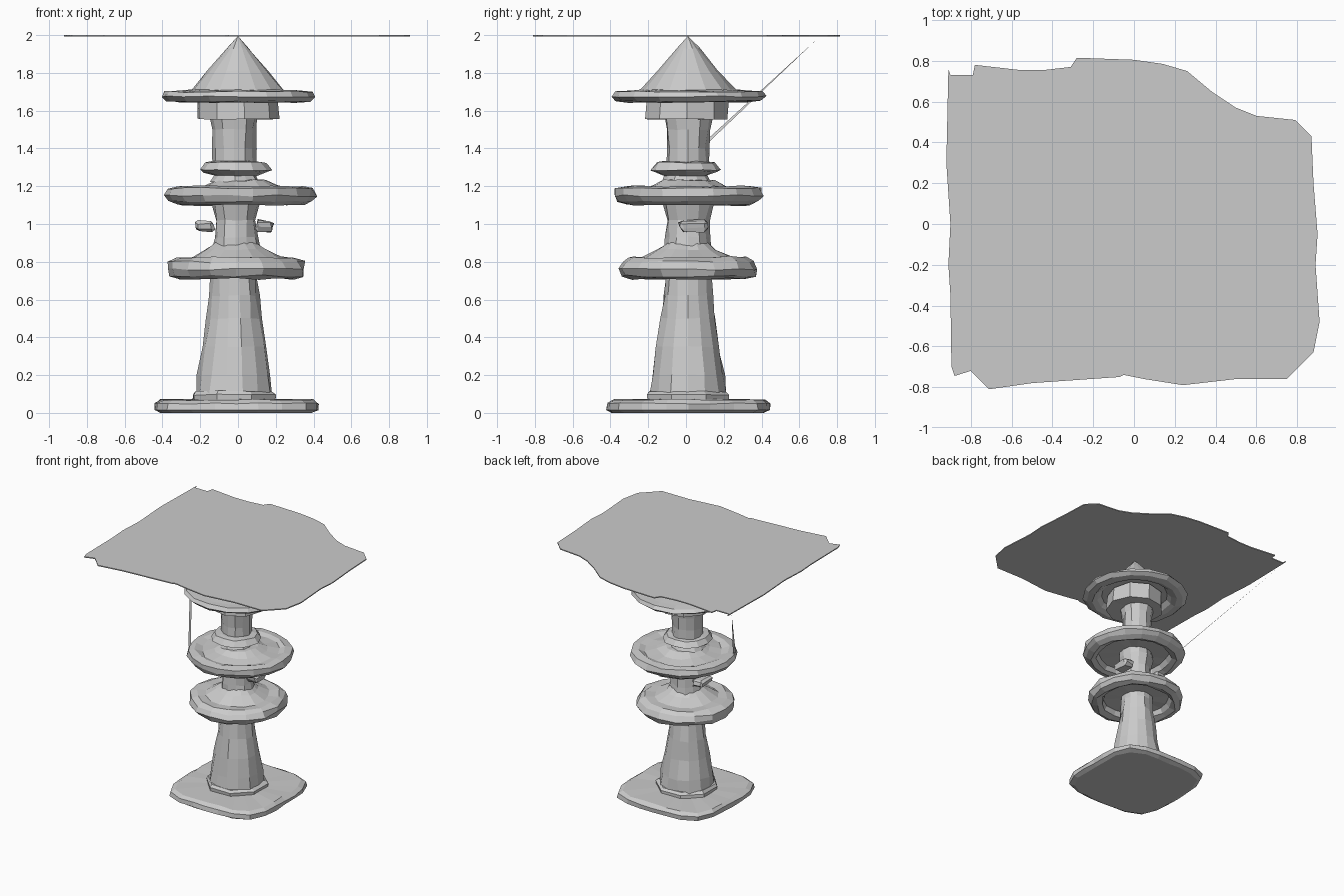
import bpy, bmesh, random
from math import sin, cos, tau
from mathutils import Vector

if "Cube" in bpy.data.objects:
    bpy.data.objects.remove(bpy.data.objects["Cube"])

random.seed(7)


def finish(bm, name):
    bmesh.ops.recalc_face_normals(bm, faces=bm.faces)
    mesh = bpy.data.meshes.new(name)
    bm.to_mesh(mesh)
    bm.free()
    obj = bpy.data.objects.new(name, mesh)
    bpy.context.collection.objects.link(obj)
    return obj


def turned(name, profile, centre=(0, 0), sides=16, power=2, jitter=0.008, turn=0.0):
    """Lathe a (radius, z) profile with a chipped look; power > 2 squares it off."""
    bm = bmesh.new()
    rings = []
    for r, z in profile:
        ring = []
        for i in range(sides if r else 1):
            a = tau * (i + turn) / sides
            k = r / (abs(cos(a)) ** power + abs(sin(a)) ** power) ** (1 / power)
            k += random.uniform(-jitter, jitter) if r else 0
            dz = random.uniform(-jitter, jitter) * 0.5 if r and z > 0.02 else 0
            ring.append(bm.verts.new((centre[0] + k * cos(a), centre[1] + k * sin(a), z + dz)))
        rings.append(ring)
    for a, b in zip(rings, rings[1:]):
        for i in range(sides):
            j = (i + 1) % sides
            corners = [a[i % len(a)], a[j % len(a)], b[j % len(b)], b[i % len(b)]]
            bm.faces.new(list(dict.fromkeys(corners)))
    return finish(bm, name)


# Rounded square base and its step
turned("base_slab", [(0, 0), (.40, 0), (.43, .015), (.43, .05), (.40, .07), (0, .075)],
       (-.008, .012), 24, 4.4)
turned("base_step", [(0, .06), (.235, .06), (.235, .095), (.215, .115), (0, .115)],
       (-.02, .015), 8, turn=.5)

# Tapering lower column
turned("lower_column", [(0, .1), (.205, .1), (.195, .2), (.17, .35), (.145, .5), (.13, .62),
                        (.125, .72), (.12, .8), (0, .8)], (-.02, .01), 14)

# Lower bowl-shaped disc, hollow underneath
turned("lower_disc", [(0, .91), (.11, .90), (.16, .865), (.24, .82), (.31, .825), (.355, .80),
                      (.37, .76), (.35, .725), (.31, .71), (.27, .725), (.25, .765), (0, .765)],
       (-.01, .01), 16, jitter=.012)

# Middle column with two side lugs
turned("middle_column", [(0, .84), (.13, .84), (.115, .93), (.11, 1.02), (.13, 1.11), (.13, 1.17), (0, 1.17)],
       (-.012, .01), 12)
for side, x in (("left", -.175), ("right", .14)):
    bm = bmesh.new()
    bmesh.ops.create_cube(bm, size=1)
    for v in bm.verts:
        v.co = Vector((v.co.x * .1 + x, v.co.y * .15 + .04, v.co.z * .06 + .99))
    bmesh.ops.bevel(bm, geom=bm.edges[:], offset=.018, segments=1, affect='EDGES')
    for v in bm.verts:
        v.co += Vector([random.uniform(-.008, .008) for _ in range(3)])
    finish(bm, side + "_lug")

# Middle disc, hollow underneath
turned("middle_disc", [(0, 1.235), (.14, 1.23), (.2, 1.20), (.29, 1.185), (.335, 1.2), (.39, 1.19),
                       (.40, 1.15), (.375, 1.12), (.33, 1.10), (.29, 1.115), (.27, 1.155), (0, 1.16)],
       (.012, .01), 18, jitter=.01)

# Flared collar and upper column
turned("upper_collar", [(0, 1.22), (.13, 1.22), (.11, 1.255), (.17, 1.275), (.19, 1.285),
                        (.16, 1.325), (.12, 1.33), (0, 1.33)], (-.015, 0), 12)
turned("upper_column", [(0, 1.3), (.115, 1.3), (.112, 1.4), (.118, 1.5), (.13, 1.58), (0, 1.58)],
       (-.02, .01), 12)

# Faceted block under the cap
turned("cap_block", [(0, 1.555), (.22, 1.555), (.22, 1.68), (0, 1.69)], (-.005, .005), 9)

# Brimmed conical cap with hollow brim
turned("conical_cap", [(0, 1.995), (.06, 1.93), (.16, 1.81), (.25, 1.71), (.33, 1.705), (.39, 1.70),
                       (.41, 1.675), (.38, 1.65), (.33, 1.645), (.29, 1.66), (.26, 1.69), (0, 1.70)],
       (0, .01), 16)

# Thin ragged sheet on the tip
outline = [(-.91, .76), (-.9, .73), (-.79, .73), (-.78, .78), (-.56, .755), (-.44, .755), (-.31, .77),
           (-.28, .815), (0, .805), (.14, .785), (.26, .75), (.38, .65), (.5, .57), (.6, .53),
           (.79, .51), (.87, .43), (.88, .2), (.9, -.05), (.89, -.2), (.91, -.48), (.88, -.63),
           (.75, -.76), (.5, -.76), (.24, -.79), (.05, -.76), (-.05, -.74), (-.07, -.75), (-.5, -.78),
           (-.71, -.81), (-.8, -.72), (-.88, -.745), (-.895, -.7), (-.9, -.35), (-.91, -.2),
           (-.9, 0), (-.92, .3)]
bm = bmesh.new()
top = bm.faces.new([bm.verts.new((x, y, 2.0)) for x, y in outline])
low = bmesh.ops.extrude_face_region(bm, geom=[top], use_keep_orig=True)
for v in low["geom"]:
    if isinstance(v, bmesh.types.BMVert):
        v.co.z = 1.992
finish(bm, "top_sheet")

# Thin sliver strand from the sheet's corner to the middle disc
bm = bmesh.new()
bm.faces.new([bm.verts.new(p) for p in ((-.9, .69, 1.975), (-.33, -.14, 1.185), (-.33, -.175, 1.185))])
finish(bm, "strand")
